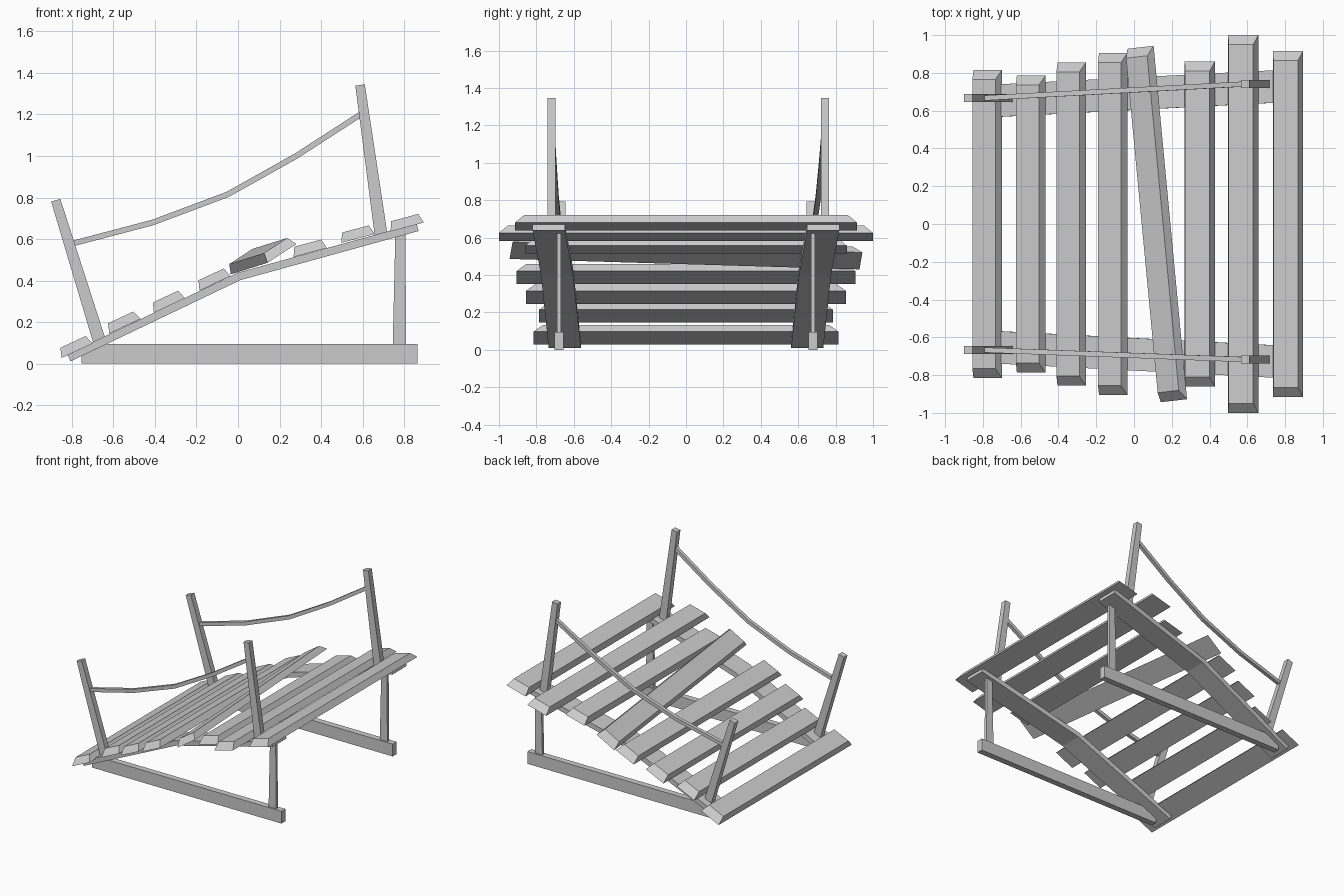
import bpy
from math import radians
from mathutils import Matrix, Vector

if "Cube" in bpy.data.objects:
    bpy.data.objects.remove(bpy.data.objects["Cube"])


def add_mesh(name, verts, faces):
    mesh = bpy.data.meshes.new(name)
    mesh.from_pydata(verts, [], faces)
    mesh.update()
    obj = bpy.data.objects.new(name, mesh)
    bpy.context.collection.objects.link(obj)
    return obj


def sweep(name, path, thick, width):
    """Rectangular bar along a path; thick (one per point) lies in the xz plane, width along y."""
    pts = [Vector(p) for p in path]
    verts, faces = [], []
    last = len(pts) - 1
    for i, p in enumerate(pts):
        d = pts[min(i + 1, last)] - pts[max(i - 1, 0)]
        n = Vector((-d.z, 0, d.x)).normalized() * thick[i] / 2
        w = Vector((0, width / 2, 0))
        verts += [p - n - w, p + n - w, p + n + w, p - n + w]
    for i in range(last):
        a = i * 4
        for k in range(4):
            j = (k + 1) % 4
            faces.append((a + k, a + 4 + k, a + 4 + j, a + j))
    e = last * 4
    faces += [(0, 1, 2, 3), (e + 3, e + 2, e + 1, e)]
    return add_mesh(name, verts, faces)


def plank(name, x, z, half, roll, yaw=0, pitch=0):
    """Board with sloping sides and ends, placed by the centre of its underside."""
    m = (Matrix.Translation((x, 0, z)) @ Matrix.Rotation(radians(yaw), 4, 'Z')
         @ Matrix.Rotation(radians(pitch), 4, 'X') @ Matrix.Rotation(radians(-roll), 4, 'Y'))
    verts = []
    for hx, hy, h in ((0.083, half, 0), (0.067, half - 0.05, 0.047)):
        verts += [m @ Vector(v) for v in ((-hx, -hy, h), (hx, -hy, h), (hx, hy, h), (-hx, hy, h))]
    add_mesh(name, verts, [(3, 2, 1, 0), (4, 5, 6, 7), (0, 1, 5, 4),
                           (1, 2, 6, 5), (2, 3, 7, 6), (3, 0, 4, 7)])


# Deck planks, with one lying loose and askew
planks = [(-0.775, 0.062, 0.815, 25), (-0.545, 0.18, 0.785, 25), (-0.33, 0.28, 0.855, 25),
          (-0.11, 0.387, 0.905, 25), (0.348, 0.535, 0.86, 15), (0.578, 0.603, 1.0, 15),
          (0.815, 0.658, 0.915, 15)]
for i, p in enumerate(planks):
    plank(f"deck_plank_{i + 1}", *p)
plank("loose_plank", 0.123, 0.503, 0.94, 33, yaw=5.4, pitch=-1.7)

for side, s in (("front", -1), ("back", 1)):
    y_low = s * 0.667
    y_high = s * 0.73 + 0.012
    # Bent rail under the planks
    sweep(f"{side}_rail", [(-0.815, s * 0.648, 0.028), (0.005, s * 0.69, 0.42),
                           (0.865, s * 0.734, 0.657)], [0.038] * 3, 0.172)
    # Ground beam and its upright
    sweep(f"{side}_ground_beam", [(-0.755, s * 0.68, 0.0475), (0.865, s * 0.68, 0.0475)],
          [0.095] * 2, 0.048)
    sweep(f"{side}_upright", [(0.778, s * 0.68, 0.09), (0.782, s * 0.68, 0.63)],
          [0.065, 0.048], 0.022)
    # Leaning handrail posts
    sweep(f"{side}_low_post", [(-0.665, y_low, 0.10), (-0.878, y_low, 0.787)],
          [0.062, 0.046], 0.043)
    sweep(f"{side}_high_post", [(0.692, y_high, 0.60), (0.588, y_high, 1.342)],
          [0.062, 0.046], 0.043)
    # Sagging rope between the posts
    rope = [(-0.79, 0.58), (-0.41, 0.68), (-0.05, 0.815), (0.28, 1.0), (0.605, 1.21)]
    path = [(x, y_low + (y_high - y_low) * (x + 0.79) / 1.395, z) for x, z in rope]
    sweep(f"{side}_rope", path, [0.027] * 5, 0.027)
